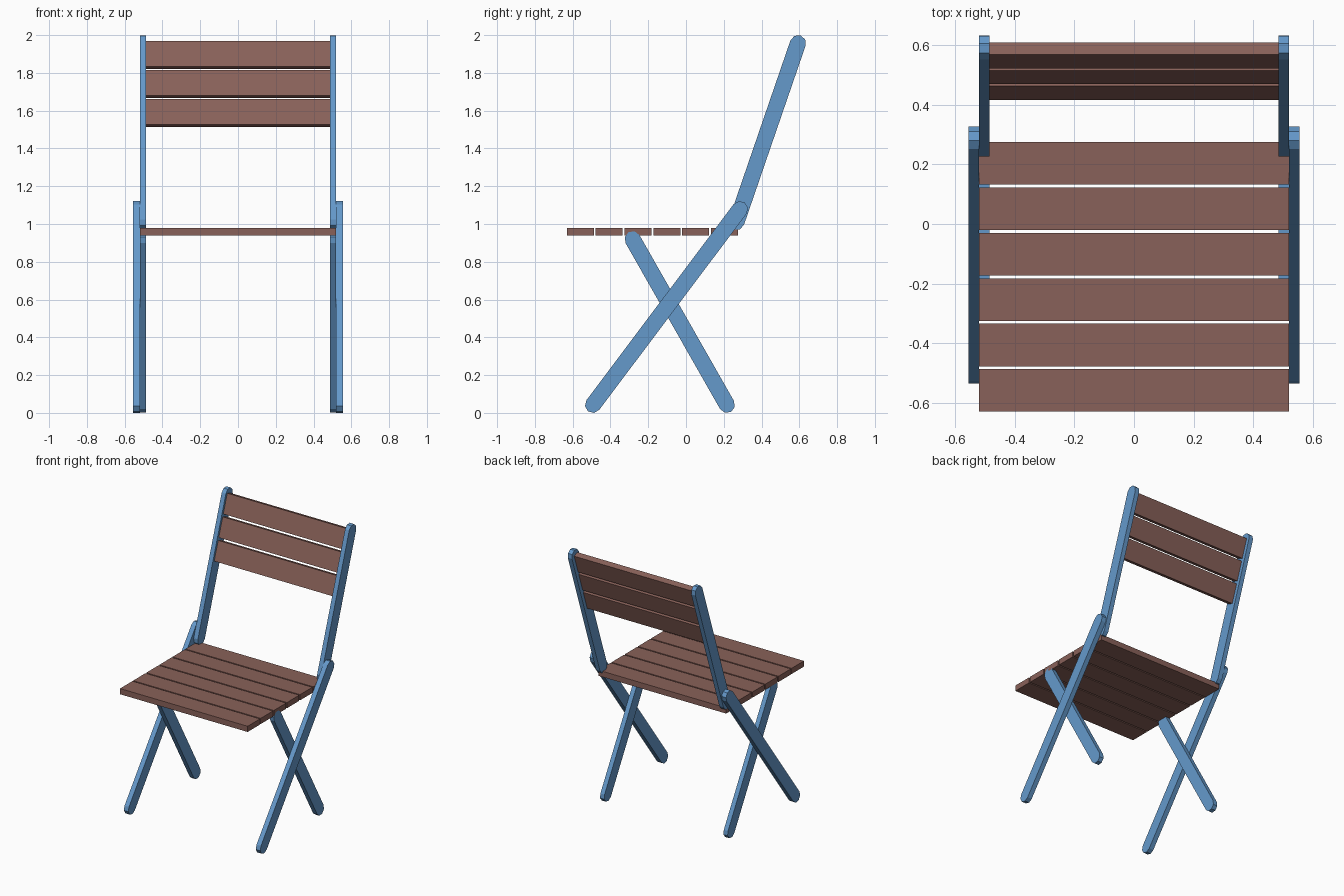
import bpy, bmesh, math
from mathutils import Vector

if "Cube" in bpy.data.objects:
    bpy.data.objects.remove(bpy.data.objects["Cube"])


def material(name, color):
    m = bpy.data.materials.new(name)
    m.diffuse_color = color
    m.use_nodes = True
    m.node_tree.nodes["Principled BSDF"].inputs["Base Color"].default_value = m.diffuse_color
    return m


BLUE = material("blue_paint", (0.13, 0.32, 0.60, 1))
WOOD = material("brown_wood", (0.25, 0.12, 0.10, 1))


def finish(name, bm, mat):
    bmesh.ops.recalc_face_normals(bm, faces=bm.faces)
    mesh = bpy.data.meshes.new(name)
    bm.to_mesh(mesh)
    bm.free()
    mesh.materials.append(mat)
    ob = bpy.data.objects.new(name, mesh)
    bpy.context.collection.objects.link(ob)
    return ob


def bar(name, start, end, x0, x1, r=0.0425, seg=4):
    """Round-ended bar between two (y, z) points, mirrored to both sides."""
    ang = math.atan2(end[1] - start[1], end[0] - start[0])
    bm = bmesh.new()
    verts = []
    for (cy, cz), a0 in ((end, ang - math.pi / 2), (start, ang + math.pi / 2)):
        for i in range(seg + 1):
            a = a0 + math.pi * i / seg
            verts.append(bm.verts.new((x0, cy + r * math.cos(a), cz + r * math.sin(a))))
    face = bm.faces.new(verts)
    out = bmesh.ops.extrude_face_region(bm, geom=[face])
    moved = [g for g in out["geom"] if isinstance(g, bmesh.types.BMVert)]
    bmesh.ops.translate(bm, verts=moved, vec=Vector((x1 - x0, 0, 0)))
    ob = finish(name, bm, BLUE)
    ob.modifiers.new("mirror", 'MIRROR').use_axis = (True, False, False)
    return ob


def slat(name, size, loc, tilt=0.0):
    bm = bmesh.new()
    bmesh.ops.create_cube(bm, size=1)
    bmesh.ops.scale(bm, vec=Vector(size), verts=bm.verts)
    ob = finish(name, bm, WOOD)
    ob.location = loc
    ob.rotation_euler.x = tilt
    return ob


# Crossed legs and backrest posts
bar("front_leg", (-0.493, 0.042), (0.286, 1.079), 0.52, 0.556)
bar("rear_leg", (0.217, 0.042), (-0.283, 0.92), 0.486, 0.52)
post_low, post_top = (0.267, 1.01), (0.593, 1.958)
bar("back_post", post_low, post_top, 0.486, 0.52)

# Seat slats
for i in range(6):
    slat(f"seat_slat_{i + 1}", (1.04, 0.143, 0.042), (0, -0.559 + i * 0.1526, 0.959))

# Backrest slats, leaning with the posts
tilt = -math.atan2(post_top[0] - post_low[0], post_top[1] - post_low[1])
for i in (-1, 0, 1):
    d = i * 0.1625
    slat(f"back_slat_{i + 2}", (0.974, 0.042, 0.143),
         (0, 0.513 - d * math.sin(tilt), 1.742 + d * math.cos(tilt)), tilt)
